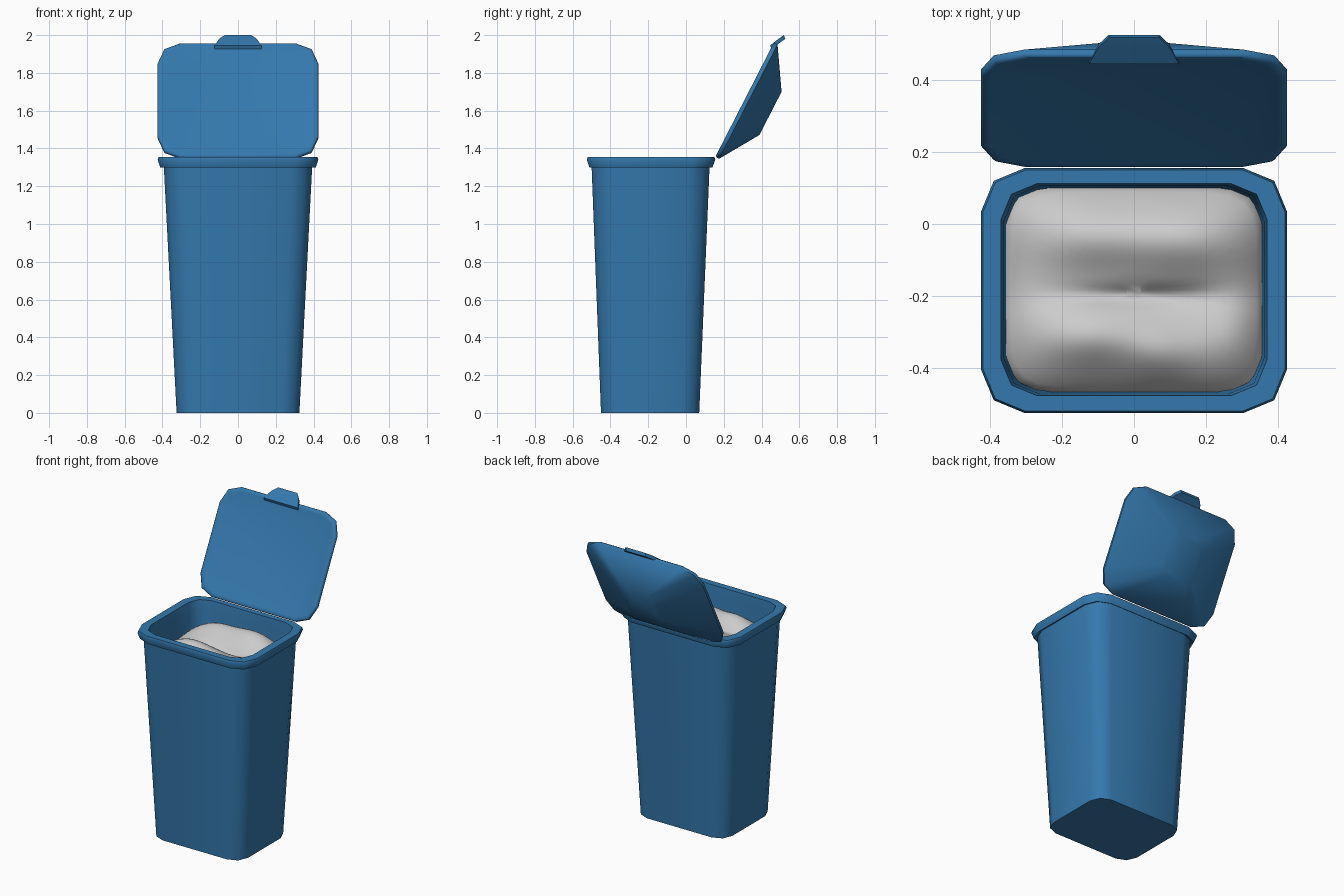
import bpy, bmesh, math
from mathutils import Matrix, Vector

if "Cube" in bpy.data.objects:
    bpy.data.objects.remove(bpy.data.objects["Cube"])

blue = bpy.data.materials.new("blue_plastic")
blue.diffuse_color = (0.035, 0.19, 0.42, 1)
blue.use_nodes = True
blue.node_tree.nodes["Principled BSDF"].inputs["Base Color"].default_value = blue.diffuse_color


def ring(hx, y0, y1, r, z):
    """Rounded rectangle with two segments per corner."""
    cy, hy = (y0 + y1) / 2, (y1 - y0) / 2
    pts = []
    for i, (sx, sy) in enumerate([(1, 1), (-1, 1), (-1, -1), (1, -1)]):
        for k in range(3):
            a = math.radians(90 * i + 45 * k)
            pts.append((sx * (hx - r) + r * math.cos(a),
                        cy + sy * (hy - r) + r * math.sin(a), z))
    return pts


def loft(name, rings, mat=None, angle=60, matrix=None, cap_ends=(True, True)):
    """Skin a stack of equal rings, closing the ends."""
    bm = bmesh.new()
    loops = [[bm.verts.new(p) for p in r] for r in rings]
    n = len(loops[0])
    for a, b in zip(loops, loops[1:]):
        for i in range(n):
            j = (i + 1) % n
            bm.faces.new((a[i], a[j], b[j], b[i]))
    if cap_ends[0]:
        bm.faces.new(loops[0][::-1])
    if cap_ends[1]:
        bm.faces.new(loops[-1])
    if matrix:
        bm.transform(matrix)
    bmesh.ops.recalc_face_normals(bm, faces=bm.faces)
    me = bpy.data.meshes.new(name)
    bm.to_mesh(me)
    bm.free()
    ob = bpy.data.objects.new(name, me)
    bpy.context.collection.objects.link(ob)
    if mat:
        me.materials.append(mat)
    bpy.ops.object.select_all(action='DESELECT')
    ob.select_set(True)
    bpy.context.view_layer.objects.active = ob
    bpy.ops.object.shade_smooth_by_angle(angle=math.radians(angle))
    return ob


# Tapered body with overhanging rim and hollow inside
loft("bin_body", [
    ring(0.325, -0.45, 0.07, 0.09, 0),
    ring(0.393, -0.50, 0.125, 0.11, 1.31),
    ring(0.412, -0.512, 0.14, 0.115, 1.30),
    ring(0.425, -0.525, 0.155, 0.12, 1.34),
    ring(0.42, -0.52, 0.15, 0.118, 1.355),
    ring(0.37, -0.477, 0.112, 0.10, 1.355),
    ring(0.362, -0.472, 0.106, 0.10, 1.30),
    ring(0.30, -0.43, 0.05, 0.08, 0.03),
], blue)

# Lid, modelled flat and swung open about the hinge
u = Vector((0, 0.31, 0.605)).normalized()
n = Vector((0, u.z, -u.y))
swing = Matrix(((-1, 0, 0, 0), (0, u.y, n.y, 0.155),
                (0, u.z, n.z, 1.355), (0, 0, 0, 1)))
loft("lid", [
    ring(0.40, 0.025, 0.655, 0.11, 0.004),
    ring(0.418, 0.007, 0.673, 0.118, 0.0),
    ring(0.425, 0.0, 0.68, 0.12, 0.008),
    ring(0.425, 0.0, 0.68, 0.12, 0.022),
    ring(0.12, 0.21, 0.467, 0.06, 0.155),
], blue, matrix=swing)

# Tapered grip tab on the free edge of the lid
tab = []
for hw, y, z in [(0.125, 0.445, 1.945), (0.098, 0.492, 1.982), (0.07, 0.518, 2.0)]:
    tab.append([(-hw, y, z), (hw, y, z), (hw, y + 0.008, z - 0.02), (-hw, y + 0.008, z - 0.02)])
loft("lid_handle", tab, blue, angle=40)

# Lumpy rubbish bag filling the opening
BUMPS = [(0.14, -0.04, 0.20, 0.11, 0.09), (-0.14, -0.03, 0.16, 0.10, 0.06),
         (-0.12, -0.31, 0.18, 0.09, 0.07), (0.08, -0.36, 0.10, 0.08, 0.04),
         (0.27, -0.31, 0.10, 0.10, 0.04), (0.02, -0.20, 0.22, 0.03, -0.03)]


def bag_height(x, y, s):
    z = 1.225 - 0.07 * s ** 6
    for bx, by, sx, sy, h in BUMPS:
        z += h * math.exp(-((x - bx) / sx) ** 2 - ((y - by) / sy) ** 2)
    return z


def bag_ring(s, drop=0):
    pts = []
    for k in range(56):
        c, d = math.cos(math.tau * k / 56), math.sin(math.tau * k / 56)
        f = s / (c ** 6 + d ** 6) ** (1 / 6)
        x, y = 0.36 * c * f, -0.183 + 0.288 * d * f
        pts.append((x, y, bag_height(x, y, s) - drop))
    return pts


loft("rubbish_bag", [bag_ring(0.97, 0.2), bag_ring(1, 0.03)]
     + [bag_ring(i / 18) for i in range(18, 0, -1)], angle=80)
